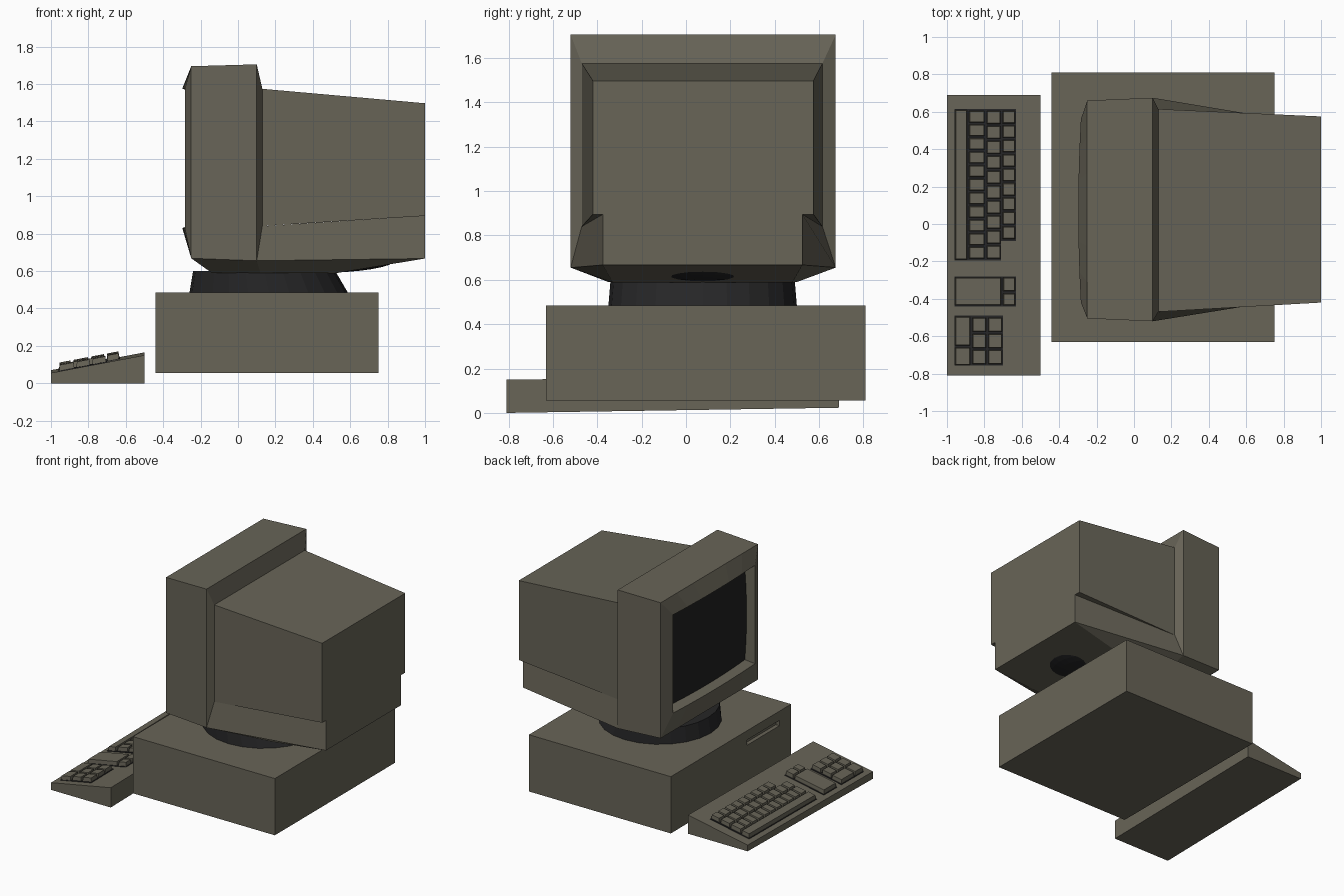
import bpy, bmesh, math

if "Cube" in bpy.data.objects:
    bpy.data.objects.remove(bpy.data.objects["Cube"])

def material(name, rgb):
    m = bpy.data.materials.new(name)
    m.diffuse_color = (*rgb, 1)
    m.use_nodes = True
    m.node_tree.nodes["Principled BSDF"].inputs["Base Color"].default_value = m.diffuse_color
    return m

BEIGE = material("warm grey plastic", (0.138, 0.128, 0.096))
DARK = material("dark plastic", (0.019, 0.019, 0.020))
GLASS = material("screen glass", (0.015, 0.015, 0.015))

def finish(name, bm, mat):
    bmesh.ops.recalc_face_normals(bm, faces=bm.faces)
    me = bpy.data.meshes.new(name)
    bm.to_mesh(me)
    bm.free()
    me.materials.append(mat)
    ob = bpy.data.objects.new(name, me)
    bpy.context.collection.objects.link(ob)
    return ob

def add_loft(bm, rings, cap_start=True, cap_end=True):
    loops = [[bm.verts.new(p) for p in r] for r in rings]
    for a, b in zip(loops, loops[1:]):
        n = len(a)
        for i in range(n):
            bm.faces.new((a[i], a[(i + 1) % n], b[(i + 1) % n], b[i]))
    if cap_start:
        bm.faces.new(loops[0])
    if cap_end:
        bm.faces.new(loops[-1])

def loft(name, rings, mat, **kw):
    bm = bmesh.new()
    add_loft(bm, rings, **kw)
    return finish(name, bm, mat)

def flat(x0, x1, y0, y1, z):
    return [(x0, y0, z), (x1, y0, z), (x1, y1, z), (x0, y1, z)]

def upright(x, y0, y1, z0, z1, bulge=0, n=6):
    """Rectangle facing -x, with subdivided sides so that it can bow outwards."""
    c, h = (y0 + y1) / 2, (y1 - y0) / 2
    cs = [(y0, z0), (y1, z0), (y1, z1), (y0, z1)]
    pts = []
    for (ya, za), (yb, zb) in zip(cs, cs[1:] + cs[:1]):
        for i in range(n):
            y, z = ya + (yb - ya) * i / n, za + (zb - za) * i / n
            pts.append((x - bulge * (1 - ((y - c) / h) ** 2), y, z))
    return pts

# Computer case with a disk slot cut in the front
case = loft("computer_case", [flat(-.44, .75, -.63, .81, .055), flat(-.44, .75, -.63, .81, .485)], BEIGE)
cutter = loft("slot_cutter", [flat(-.5, -.41, -.49, -.10, .375), flat(-.5, -.41, -.49, -.10, .415)], BEIGE)
cutter.hide_render = True
cutter.hide_viewport = True
cut = case.modifiers.new("slot", 'BOOLEAN')
cut.operation = 'DIFFERENCE'
cut.solver = 'EXACT'
cut.object = cutter

# Monitor bezel: chamfered back, bowed front frame, reveal around the screen
loft("monitor_bezel", [
    upright(.13, -.47, .615, .70, 1.575),
    upright(.10, -.52, .675, .655, 1.705),
    upright(-.25, -.505, .66, .668, 1.695),
    upright(-.284, -.42, .56, .83, 1.575, .014),
    upright(-.22, -.39, .53, .855, 1.55),
], BEIGE, cap_end=False)

# Curved screen
bm = bmesh.new()
bmesh.ops.create_grid(bm, x_segments=10, y_segments=10, size=1)
for v in bm.verts:
    u, w = v.co.x, v.co.y
    v.co = (-.22 - .02 * (1 - u * u) - .015 * (1 - w * w), .07 + .46 * u, 1.2025 + .3475 * w)
for f in bm.faces:
    f.smooth = True
screen = finish("screen", bm, GLASS)
if screen.data.polygons[0].normal.x > 0:
    screen.data.flip_normals()

# Tapering rear housing
loft("rear_housing", [upright(.12, -.47, .615, .84, 1.575, n=1), upright(1, -.42, .575, .895, 1.497, n=1)], BEIGE)

# Lower housing, flared where it meets the bezel
loft("lower_housing", [
    [(.10, -.52, .655), (.10, .675, .655), (.13, .615, .84), (.13, -.47, .84)],
    [(1, -.375, .667), (1, .525, .667), (1, .525, .895), (1, -.375, .895)],
], BEIGE)

# Sloping underside and chin
loft("monitor_underside", [
    [(-.25, -.505, .668), (.10, -.52, .655), (1, -.375, .667), (1, .525, .667), (.10, .675, .655), (-.25, .66, .668)],
    [(-.14, -.25, .59), (.12, -.35, .59), (.52, -.33, .588), (.52, .48, .588), (.12, .50, .59), (-.14, .40, .59)],
], BEIGE)

# Swivel foot and the dished pivot showing through the underside
def oval(x0, x1, y0, y1, z, n=24):
    return [((x0 + x1) / 2 + (x1 - x0) / 2 * math.cos(2 * math.pi * i / n),
             (y0 + y1) / 2 + (y1 - y0) / 2 * math.sin(2 * math.pi * i / n), z) for i in range(n)]

loft("swivel_foot", [oval(-.26, .59, -.35, .50, .48), oval(-.24, .52, -.34, .49, .60)], DARK)
bm = bmesh.new()
bmesh.ops.create_uvsphere(bm, u_segments=32, v_segments=16, radius=1)
for v in bm.verts:
    v.co = (.42 + .42 * v.co.x, .075 + .33 * v.co.y, .66 + .07 * v.co.z)
finish("swivel_pivot", bm, DARK)

# Keyboard wedge
def deck(x, y):
    return .055 + .19 * (x + 1) + .01 * (y + .81)

def lift(y):
    return .0155 * (y + .81)

plan = [(-1, -.81), (-.5, -.81), (-.5, .69), (-1, .69)]
loft("keyboard_body", [[(x, y, lift(y)) for x, y in plan], [(x, y, deck(x, y)) for x, y in plan]], BEIGE)

def add_block(bm, x0, x1, y0, y1, h, inset=0.0):
    rings = []
    for d, rise in ((0, -.004), (inset, h)):
        rings.append([(x, y, deck(x, y) + rise) for x, y, _ in flat(x0 + d, x1 - d, y0 + d, y1 - d, 0)])
    add_loft(bm, rings)

# Dark wells under the three key groups
bm = bmesh.new()
for area in ((-.96, -.71, -.195, .615), (-.72, -.632, -.09, .615),
             (-.96, -.632, -.44, -.28), (-.96, -.70, -.757, -.49)):
    add_block(bm, *area, .004)
finish("key_wells", bm, DARK)

# Keys: (x0, x1, y0, y1, number across)
rows = [
    (-.957, -.892, -.19, .61, 1),
    (-.882, -.798, -.19, .61, 11),
    (-.788, -.713, -.19, .61, 10),
    (-.703, -.635, -.085, .61, 9),
    (-.957, -.71, -.435, -.285, 1),
    (-.70, -.635, -.36, -.285, 1),
    (-.70, -.635, -.435, -.37, 1),
    (-.957, -.875, -.755, -.66, 1),
    (-.957, -.875, -.65, -.495, 1),
    (-.865, -.79, -.755, -.495, 3),
    (-.78, -.705, -.755, -.495, 3),
]
bm = bmesh.new()
for x0, x1, y0, y1, n in rows:
    step = (y1 - y0) / n
    gap = .005 if n > 1 else 0
    for i in range(n):
        add_block(bm, x0, x1, y0 + i * step + gap, y0 + (i + 1) * step - gap, .033, .004)
finish("keys", bm, BEIGE)
